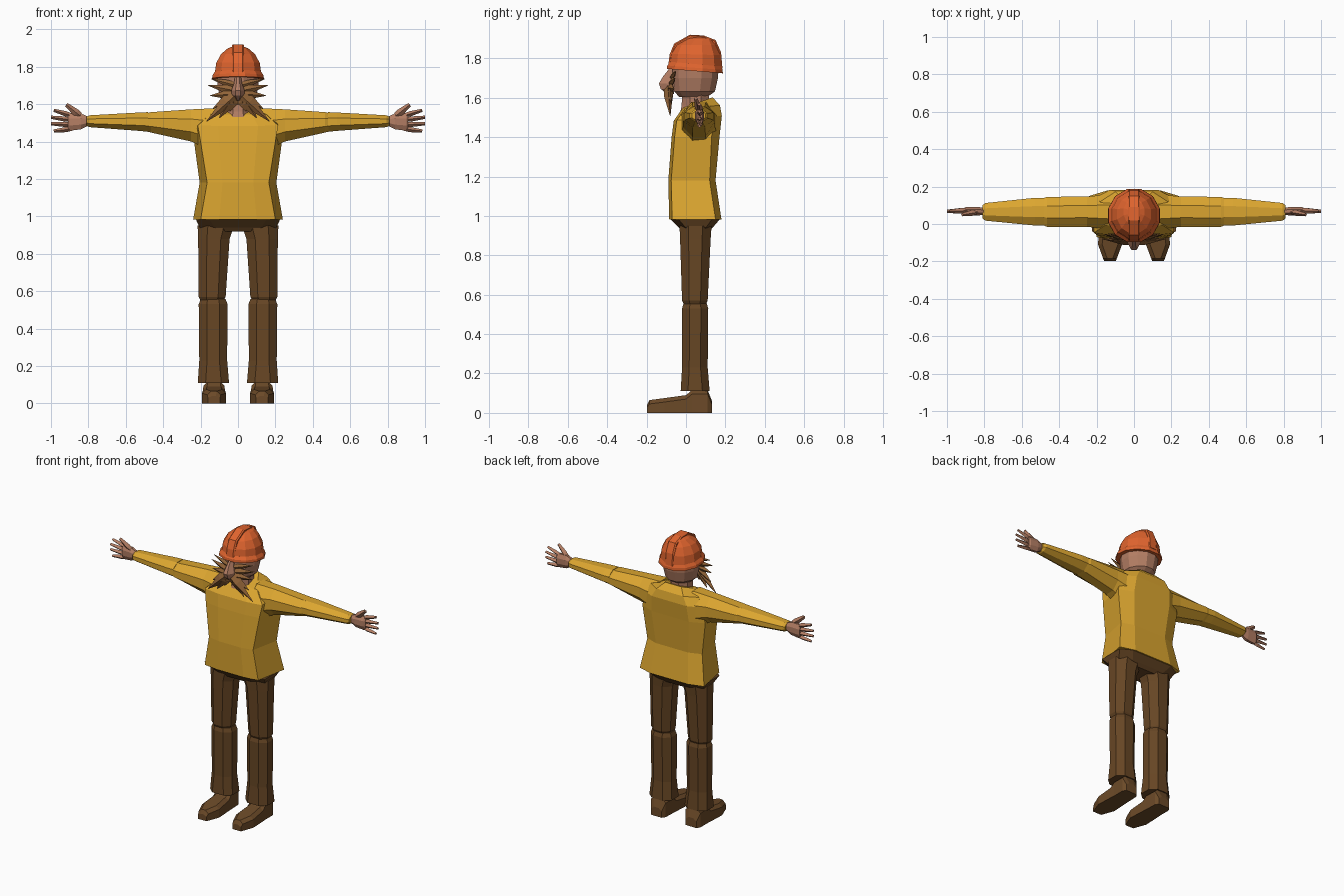
import bpy, bmesh, math
from mathutils import Vector


def material(name, rgb):
    m = bpy.data.materials.new(name)
    lin = [((c / 255 + 0.055) / 1.055) ** 2.4 for c in rgb]
    m.diffuse_color = (*lin, 1)
    return m


YELLOW = material("yellow jacket", (220, 166, 48))
BROWN = material("brown trousers", (103, 70, 36))
SHOE = material("shoe brown", (108, 74, 40))
SKIN = material("skin", (180, 126, 100))
HAIR = material("hair brown", (146, 100, 56))
ORANGE = material("orange helmet", (224, 100, 46))


def loft(name, rings, mat):
    """Skin a list of equal-length rings of 3D points, capped at both ends."""
    bm = bmesh.new()
    vs = [[bm.verts.new(p) for p in r] for r in rings]
    n = len(rings[0])
    for a, b in zip(vs, vs[1:]):
        for i in range(n):
            j = (i + 1) % n
            bm.faces.new((a[i], a[j], b[j], b[i]))
    bm.faces.new(vs[0][::-1])
    bm.faces.new(vs[-1])
    bmesh.ops.recalc_face_normals(bm, faces=bm.faces)
    me = bpy.data.meshes.new(name)
    bm.to_mesh(me)
    bm.free()
    me.materials.append(mat)
    ob = bpy.data.objects.new(name, me)
    bpy.context.collection.objects.link(ob)
    return ob


def pair(name, rings, mat):
    """Loft on the +x side and its mirror image."""
    loft("left_" + name, rings, mat)
    loft("right_" + name, [[(-p[0], p[1], p[2]) for p in r] for r in rings], mat)


def octagon(u0, u1, v0, v1, c=0.28):
    """Chamfered rectangle in 2D."""
    a, b = (u1 - u0) * c, (v1 - v0) * c
    return [(u0 + a, v0), (u1 - a, v0), (u1, v0 + b), (u1, v1 - b),
            (u1 - a, v1), (u0 + a, v1), (u0, v1 - b), (u0, v0 + b)]


def flat_ring(z, x0, x1, y0, y1, c=0.28):
    return [(x, y, z) for x, y in octagon(x0, x1, y0, y1, c)]


def oval(z, hx, y0, y1, n=12, tilt=0.0):
    cy, hy = (y0 + y1) / 2, (y1 - y0) / 2
    pts = []
    for i in range(n):
        a = 2 * math.pi * (i + 0.5) / n
        y = cy + hy * math.sin(a) / math.cos(math.pi / n)
        pts.append((hx * math.cos(a) / math.cos(math.pi / n), y, z - tilt * (y - 0.05)))
    return pts


def spike(name, base, tip, width, depth, mat, end=0.1):
    """Flattened four-sided spike or finger running from base to tip in the xz plane."""
    base, tip = Vector(base), Vector(tip)
    side = (tip - base).cross(Vector((0, 1, 0))).normalized() * width
    out = Vector((0, depth, 0))
    rings = []
    for t, s in ((0, 0.7), (0.35, 1), (1, end)):
        c = base.lerp(tip, t)
        rings.append([c + side * s, c + out * s, c - side * s, c - out * s])
    pair(name, rings, mat)


# Jacket body: front corners narrower than the back corners
def jacket_ring(z, fx, yf, hw, ys, bx, yb, slope=0.0):
    half = [(fx * 0.5, yf), (fx, yf + 0.015), (hw, ys), (bx, yb)]
    pts = half + [(-x, y) for x, y in reversed(half)]
    return [(x, y, z + slope * (y - 0.05)) for x, y in pts]


loft("jacket_body", [
    jacket_ring(0.982, 0.20, -0.085, 0.24, 0.15, 0.14, 0.18),
    jacket_ring(1.18, 0.165, -0.09, 0.205, 0.12, 0.12, 0.15),
    jacket_ring(1.40, 0.20, -0.073, 0.235, 0.13, 0.14, 0.17),
    jacket_ring(1.495, 0.215, -0.062, 0.21, 0.14, 0.13, 0.182, 0.1),
    jacket_ring(1.55, 0.15, -0.02, 0.18, 0.12, 0.10, 0.172, 0.1),
    jacket_ring(1.572, 0.07, -0.01, 0.10, 0.07, 0.06, 0.135, 0.35),
], YELLOW)


# Sleeves, with a small step at the elbow
def sleeve_ring(x, y0, y1, z0, z1):
    return [(x, y, z) for y, z in octagon(y0, y1, z0, z1, 0.3)]


pair("upper_sleeve", [
    sleeve_ring(0.12, -0.03, 0.16, 1.34, 1.578),
    sleeve_ring(0.25, -0.015, 0.147, 1.40, 1.572),
    sleeve_ring(0.465, -0.015, 0.145, 1.448, 1.557),
    sleeve_ring(0.495, -0.002, 0.135, 1.455, 1.55),
], YELLOW)
pair("lower_sleeve", [
    sleeve_ring(0.48, -0.008, 0.14, 1.452, 1.557),
    sleeve_ring(0.53, -0.008, 0.14, 1.457, 1.555),
    sleeve_ring(0.795, 0.018, 0.112, 1.477, 1.54),
    sleeve_ring(0.81, 0.03, 0.10, 1.485, 1.533),
], YELLOW)

# Hands: palm, four fingers and a raised thumb
pair("palm", [
    sleeve_ring(0.795, 0.05, 0.085, 1.488, 1.53),
    sleeve_ring(0.84, 0.045, 0.092, 1.465, 1.55),
    sleeve_ring(0.90, 0.052, 0.09, 1.458, 1.55),
    sleeve_ring(0.91, 0.06, 0.085, 1.465, 1.545),
], SKIN)
for i, (z0, x1, z1) in enumerate([(1.538, 0.985, 1.567), (1.515, 1.0, 1.53),
                                  (1.49, 1.0, 1.495), (1.468, 0.985, 1.456)]):
    spike(f"finger_{i + 1}", (0.885, 0.072, z0), (x1, 0.068, z1), 0.014, 0.015, SKIN, 0.6)
spike("thumb", (0.835, 0.065, 1.53), (0.918, 0.05, 1.597), 0.02, 0.016, SKIN, 0.55)

# Trousers: pelvis, thighs, shins
loft("pelvis", [
    flat_ring(0.92, -0.16, 0.16, -0.02, 0.115),
    flat_ring(0.94, -0.205, 0.205, -0.035, 0.135, 0.2),
    flat_ring(0.983, -0.225, 0.225, -0.078, 0.172, 0.16),
], BROWN)
pair("thigh", [
    flat_ring(0.55, 0.078, 0.20, -0.01, 0.10),
    flat_ring(0.57, 0.066, 0.21, -0.02, 0.11),
    flat_ring(0.88, 0.045, 0.213, -0.03, 0.125),
    flat_ring(0.95, 0.02, 0.216, -0.033, 0.13),
], BROWN)
pair("shin", [
    flat_ring(0.11, 0.048, 0.215, -0.027, 0.12, 0.25),
    flat_ring(0.23, 0.058, 0.207, -0.02, 0.11),
    flat_ring(0.53, 0.056, 0.21, -0.02, 0.113),
    flat_ring(0.557, 0.066, 0.2, -0.012, 0.105),
], BROWN)


# Shoes: side slices from heel to toe
def shoe_ring(y, x0, x1, top):
    m = min(0.02, top * 0.3)
    return [(x0, y, 0), (x1, y, 0), (x1, y, top - m), (x1 - 0.022, y, top),
            (x0 + 0.022, y, top), (x0, y, top - m)]


pair("shoe", [
    shoe_ring(0.132, 0.09, 0.17, 0.06),
    shoe_ring(0.11, 0.075, 0.185, 0.115),
    shoe_ring(0.03, 0.072, 0.185, 0.115),
    shoe_ring(0.0, 0.07, 0.187, 0.09),
    shoe_ring(-0.11, 0.064, 0.192, 0.075),
    shoe_ring(-0.185, 0.092, 0.165, 0.065),
    shoe_ring(-0.198, 0.097, 0.16, 0.04),
], SHOE)

# Neck and head
loft("neck", [oval(1.50, 0.075, -0.035, 0.12, 8), oval(1.56, 0.066, -0.022, 0.118, 8),
              oval(1.63, 0.066, -0.02, 0.118, 8)], SKIN)
loft("head", [oval(1.605, 0.065, -0.035, 0.11), oval(1.632, 0.095, -0.06, 0.147),
              oval(1.70, 0.11, -0.068, 0.162), oval(1.77, 0.113, -0.068, 0.167)], SKIN)

# Nose
loft("nose", [[(-w, -0.06, z), (-w, (y - 0.06) / 2, z), (-w * 0.4, y, z),
               (w * 0.4, y, z), (w, (y - 0.06) / 2, z), (w, -0.06, z)]
              for z, w, y in [(1.62, 0.012, -0.10), (1.645, 0.034, -0.128),
                              (1.672, 0.036, -0.138), (1.71, 0.022, -0.115),
                              (1.748, 0.016, -0.085)]], SKIN)

# Beard, moustache and brows made of spikes
for name, base, tip, w, d in [
        ("brow", (0.01, -0.075, 1.70), (0.145, -0.05, 1.735), 0.018, 0.012),
        ("whisker", (0.01, -0.08, 1.67), (0.16, -0.055, 1.70), 0.022, 0.014),
        ("cheek_tuft", (0.01, -0.085, 1.655), (0.15, -0.06, 1.645), 0.024, 0.016),
        ("moustache", (0.0, -0.095, 1.66), (0.168, -0.08, 1.508), 0.032, 0.022),
        ("beard_side", (0.02, -0.085, 1.65), (0.135, -0.075, 1.575), 0.028, 0.018),
        ("beard_tuft", (0.015, -0.09, 1.65), (0.10, -0.08, 1.525), 0.032, 0.02),
        ("beard_inner", (0.01, -0.085, 1.64), (0.045, -0.08, 1.56), 0.026, 0.016)]:
    spike(name, base, tip, w, d, HAIR, 0.05)

# Helmet: brim, dome and raised centre ridge
loft("helmet_brim", [oval(1.735, 0.138, -0.097, 0.187, 12, 0.08),
                     oval(1.752, 0.136, -0.095, 0.186, 12, 0.08),
                     oval(1.772, 0.122, -0.08, 0.178, 12, 0.08)], ORANGE)
loft("helmet_dome", [oval(1.755, 0.125, -0.082, 0.18, 12, 0.06),
                     oval(1.82, 0.116, -0.074, 0.174, 12, 0.03),
                     oval(1.868, 0.09, -0.05, 0.155, 12),
                     oval(1.898, 0.055, -0.005, 0.135, 12),
                     oval(1.908, 0.03, 0.02, 0.11, 12)], ORANGE)
ridge = [(-0.09, 1.765), (-0.083, 1.82), (-0.06, 1.875), (0.02, 1.92), (0.09, 1.916),
         (0.15, 1.893), (0.178, 1.83), (0.185, 1.75)]
loft("helmet_ridge", [[(x, 0.05 + (y - 0.05) * s, z - (1 - s) * 0.1) for y, z in ridge]
                      for x, s in [(-0.032, 0.95), (-0.024, 1), (0.024, 1), (0.032, 0.95)]],
     ORANGE)
